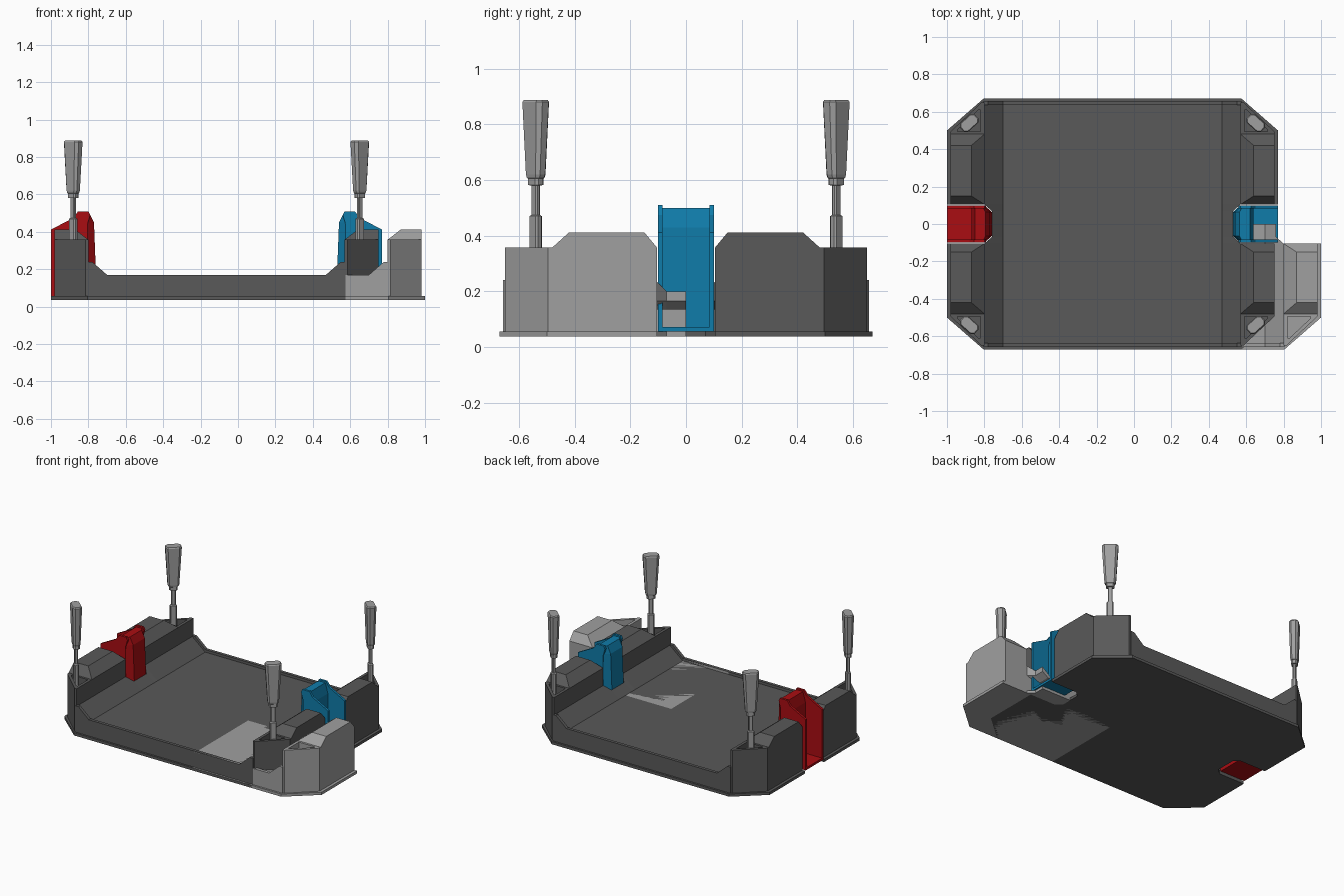
import bpy, bmesh, math
from mathutils import Matrix

if "Cube" in bpy.data.objects:
    bpy.data.objects.remove(bpy.data.objects["Cube"])


def material(name, rgb):
    m = bpy.data.materials.new(name)
    m.diffuse_color = (*rgb, 1)
    m.use_nodes = True
    m.node_tree.nodes["Principled BSDF"].inputs["Base Color"].default_value = m.diffuse_color
    return m


DARK = material("dark_grey", (0.1, 0.1, 0.1))
LIGHT = material("light_grey", (0.35, 0.35, 0.35))
RED = material("red", (0.4, 0.004, 0.006))
BLUE = material("blue", (0.005, 0.2, 0.4))


def loft(bm, rings):
    """Capped skin over rings of equal point count."""
    vs = [[bm.verts.new(p) for p in r] for r in rings]
    n = len(vs[0])
    for a, b in zip(vs, vs[1:]):
        for i in range(n):
            j = (i + 1) % n
            bm.faces.new((a[i], a[j], b[j], b[i]))
    bm.faces.new(vs[0])
    bm.faces.new(vs[-1])


def plan(poly, z):
    return [(x, y, z) for x, y in poly]


def side(poly, y):
    return [(x, y, z) for x, z in poly]


def prism_z(bm, poly, z0, z1):
    loft(bm, [plan(poly, z0), plan(poly, z1)])


def prism_y(bm, poly, y0, y1):
    loft(bm, [side(poly, y0), side(poly, y1)])


def rect(x0, x1, y0, y1):
    return [(x0, y0), (x1, y0), (x1, y1), (x0, y1)]


def finish(bm, name, mat, sx=1, sy=1, ox=0.0, oy=0.0):
    """Mirror by sx, sy, move into place, and make the object."""
    bm.transform(Matrix.Translation((ox, oy, 0)) @ Matrix.Diagonal((sx, sy, 1, 1)))
    bmesh.ops.recalc_face_normals(bm, faces=bm.faces)
    me = bpy.data.meshes.new(name)
    bm.to_mesh(me)
    bm.free()
    me.materials.append(mat)
    ob = bpy.data.objects.new(name, me)
    bpy.context.collection.objects.link(ob)
    return ob


BOT = 0.037


def tray_quarter(name, mat, sx, sy, ox):
    bm = bmesh.new()
    # bottom flange with chamfered corner and clip notch
    prism_z(bm, [(0, 0), (0.645, 0), (0.645, 0.07), (0.685, 0.105), (0.885, 0.105),
                 (0.885, 0.5), (0.69, 0.67), (0, 0.67)], BOT, 0.056)

    # floor, sloping up to the end wall
    def floor(tip, z):
        return [(0, 0.05), (0.55, 0.05), (0.55, 0.135), (0.6, 0.135), (tip, 0.165),
                (tip, z), (0.585, 0.152), (0, 0.152)]
    loft(bm, [side(floor(0.645, 0.2), 0), side(floor(0.645, 0.2), 0.07),
              side(floor(0.685, 0.235), 0.105)])
    prism_y(bm, [(0, 0.05), (0.685, 0.05), (0.685, 0.235), (0.585, 0.152), (0, 0.152)],
            0.105, 0.637)
    # raised long-side rim
    prism_y(bm, [(0, 0.05), (0.69, 0.05), (0.69, 0.24), (0.665, 0.24), (0.585, 0.17),
                 (0, 0.17)], 0.635, 0.657)
    # end wall with sloped ridge on top
    base = rect(0.685, 0.865, 0.105, 0.48)
    loft(bm, [plan(base, 0.05), plan(base, 0.358),
              plan(rect(0.755, 0.865, 0.15, 0.42), 0.412)])
    # chamfered corner block with a recessed lever socket
    outer = [(0.685, 0.48), (0.865, 0.48), (0.865, 0.495), (0.7, 0.65), (0.685, 0.65)]
    inner = [(0.705, 0.495), (0.83, 0.495), (0.83, 0.503), (0.716, 0.61), (0.705, 0.61)]
    loft(bm, [plan(outer, 0.05), plan(outer, 0.358), plan(inner, 0.358), plan(inner, 0.3)])
    finish(bm, name, mat, sx, sy, ox)


def clip(name, mat, sx, ox):
    bm = bmesh.new()

    # upright post, narrowing towards the tray
    def post(s):
        return [(0.755, 0.056), (0.755, 0.43), (0.735, 0.5), (0.68 + s * 0.4, 0.5),
                (0.655 + s, 0.45), (0.645 + s, 0.19), (0.69, 0.15), (0.69, 0.056)]
    loft(bm, [side(post(s), y) for s, y in
              ((0.04, -0.1), (0, -0.065), (0, 0.065), (0.04, 0.1))])
    # two cheeks forming an open channel on the outer side
    cheek = [(0.69, 0.056), (0.885, 0.056), (0.885, 0.412), (0.765, 0.475),
             (0.74, 0.51), (0.685, 0.51), (0.675, 0.49), (0.69, 0.44)]
    prism_y(bm, cheek, 0.084, 0.1)
    prism_y(bm, cheek, -0.1, -0.084)
    # channel foot
    prism_z(bm, rect(0.69, 0.885, -0.095, 0.095), 0.056, 0.072)
    finish(bm, name, mat, sx, 1, ox)


def lever(name, sx, sy, ox):
    bm = bmesh.new()

    # stacked eight-sided sections, long axis along the corner chamfer
    def ring(a, b, z):
        pts = [(a, b * .5), (a * .7, b), (-a * .7, b), (-a, b * .5),
               (-a, -b * .5), (-a * .7, -b), (a * .7, -b), (a, -b * .5)]
        c, s = math.cos(math.radians(-42)), math.sin(math.radians(-42))
        return [(x * c - y * s, x * s + y * c, z) for x, y in pts]
    loft(bm, [ring(*r) for r in (
        (.022, .016, .29), (.022, .016, .47), (.015, .011, .475), (.015, .011, .58),
        (.027, .02, .582), (.027, .02, .605), (.032, .022, .607), (.037, .024, .62),
        (.053, .031, .88), (.048, .027, .888))])
    finish(bm, name, LIGHT, sx, sy, ox + sx * 0.766, sy * 0.54)


OFF = -0.115
for sx, xn in ((-1, "left"), (1, "right")):
    for sy, yn in ((-1, "front"), (1, "back")):
        tray_quarter(f"tray_{yn}_{xn}", DARK, sx, sy, OFF)
        lever(f"lever_{yn}_{xn}", sx, sy, OFF)

# spare light quarter, offset outwards over the front right of the tray
tray_quarter("tray_extension", LIGHT, 1, -1, -OFF)

clip("left_clip", RED, -1, OFF)
clip("right_clip", BLUE, 1, OFF)
